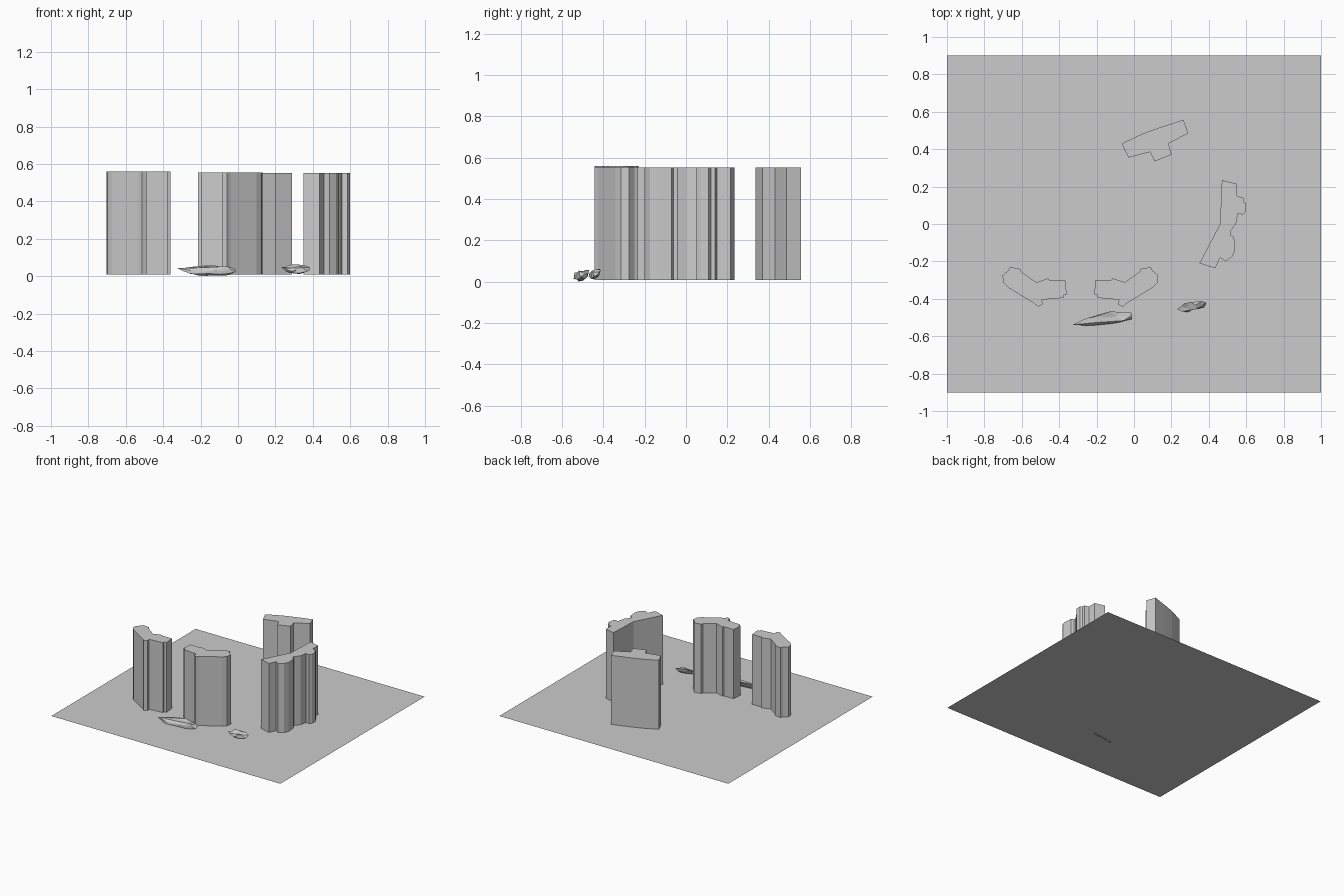
import bpy, bmesh, random
from mathutils import Vector

random.seed(4)
GROUND = 0.008


def finish(bm, name):
    bmesh.ops.recalc_face_normals(bm, faces=bm.faces[:])
    me = bpy.data.meshes.new(name)
    bm.to_mesh(me)
    bm.free()
    ob = bpy.data.objects.new(name, me)
    bpy.context.collection.objects.link(ob)
    return ob


def tower(name, outline, top):
    """Extrude a floor plan from the ground to its roof."""
    bm = bmesh.new()
    base = bm.faces.new([bm.verts.new((x, y, GROUND)) for x, y in outline])
    geo = bmesh.ops.extrude_face_region(bm, geom=[base])['geom']
    for v in geo:
        if isinstance(v, bmesh.types.BMVert):
            v.co.z = top
    return finish(bm, name)


def rock(name, points, jitter):
    """Faceted boulder: hull of a few points, split and roughened."""
    bm = bmesh.new()
    for p in points:
        bm.verts.new(p)
    res = bmesh.ops.convex_hull(bm, input=bm.verts[:])
    loose = [g for g in res['geom_interior'] if isinstance(g, bmesh.types.BMVert)]
    bmesh.ops.delete(bm, geom=loose, context='VERTS')
    old = set(bm.verts)
    bmesh.ops.subdivide_edges(bm, edges=bm.edges[:], cuts=1, use_grid_fill=True)
    bmesh.ops.triangulate(bm, faces=bm.faces[:])
    for v in bm.verts:
        if v not in old:
            v.co += Vector([random.uniform(-jitter, jitter) for _ in range(3)])
            v.co.z = max(v.co.z, 0)
    return finish(bm, name)


# Ground sheet
bm = bmesh.new()
bm.faces.new([bm.verts.new((x, y, GROUND)) for x, y in
              [(-1, -0.9), (1, -0.9), (1, 0.9), (-1, 0.9)]])
finish(bm, "ground")

# Two mirrored angled towers at the front
wing = [(-0.205, -0.30), (-0.12, -0.30), (-0.115, -0.29), (-0.05, -0.312),
        (0.03, -0.255), (0.035, -0.24), (0.09, -0.23), (0.10, -0.25),
        (0.13, -0.275), (0.125, -0.315), (0.10, -0.34), (-0.04, -0.425),
        (-0.06, -0.443), (-0.085, -0.43), (-0.08, -0.405), (-0.195, -0.395),
        (-0.195, -0.38), (-0.213, -0.375)]
tower("front_middle_tower", wing, 0.555)
tower("front_left_tower", [(-0.573 - x, y) for x, y in wing], 0.56)

# Long bent tower on the right
tower("right_tower", [
    (0.47, 0.235), (0.55, 0.215), (0.55, 0.15), (0.585, 0.14), (0.585, 0.12),
    (0.60, 0.11), (0.598, 0.07), (0.585, 0.05), (0.555, 0.055), (0.545, 0.0),
    (0.515, -0.04), (0.515, -0.06), (0.535, -0.07), (0.54, -0.14),
    (0.525, -0.175), (0.49, -0.20), (0.46, -0.18), (0.435, -0.235),
    (0.41, -0.23), (0.35, -0.21), (0.46, 0.0)], 0.553)

# Tower at the back with a stepped front
tower("back_tower", [
    (-0.065, 0.43), (0.05, 0.485), (0.15, 0.52), (0.265, 0.557),
    (0.29, 0.485), (0.185, 0.43), (0.20, 0.37), (0.11, 0.335),
    (0.085, 0.385), (-0.03, 0.355)], 0.553)

# Two low rocks
rock("long_rock", [
    (-0.325, -0.535, 0.045), (-0.25, -0.50, 0.05), (-0.13, -0.47, 0.055),
    (-0.01, -0.475, 0.04), (-0.01, -0.505, 0.025), (-0.06, -0.52, 0.05),
    (-0.10, -0.525, 0.012), (-0.19, -0.542, 0.02), (-0.26, -0.54, 0.012),
    (-0.20, -0.52, 0.0), (-0.04, -0.49, 0.004)], 0.005)
rock("small_rock", [
    (0.235, -0.455, 0.045), (0.27, -0.43, 0.06), (0.33, -0.415, 0.062),
    (0.387, -0.418, 0.042), (0.37, -0.445, 0.03), (0.33, -0.455, 0.055),
    (0.27, -0.472, 0.035), (0.30, -0.465, 0.015), (0.35, -0.43, 0.015),
    (0.26, -0.45, 0.02)], 0.005)
